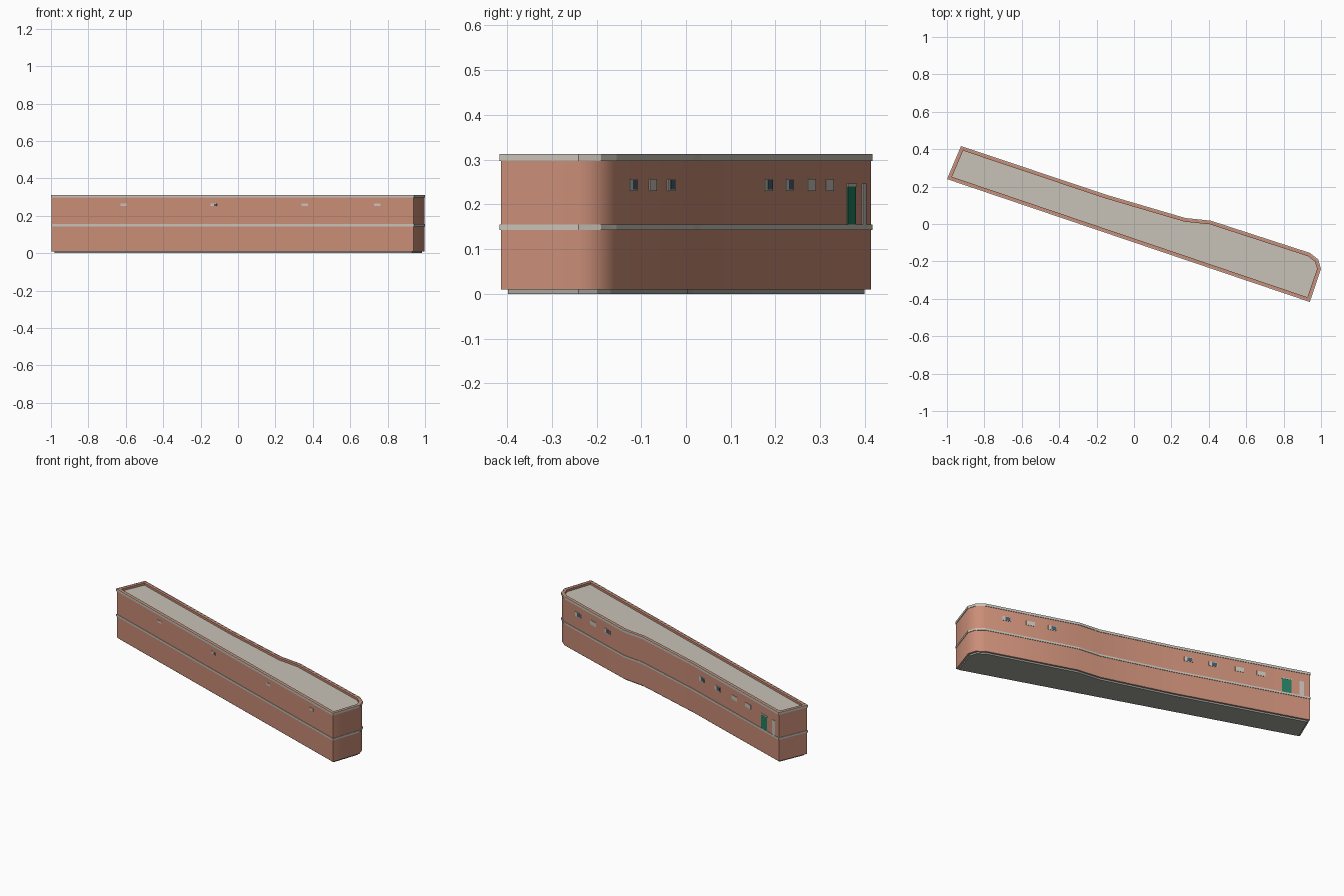
import bpy, bmesh, math
from mathutils import Vector

if "Cube" in bpy.data.objects:
    bpy.data.objects.remove(bpy.data.objects["Cube"])


def material(name, r, g, b):
    lin = [(c / 255) ** 2.2 for c in (r, g, b)]
    m = bpy.data.materials.new(name)
    m.diffuse_color = (*lin, 1)
    m.use_nodes = True
    m.node_tree.nodes["Principled BSDF"].inputs["Base Color"].default_value = m.diffuse_color
    return m


BRICK = material("salmon wall", 200, 140, 118)
STONE = material("warm grey stone", 198, 193, 182)
BASE = material("plinth grey", 165, 163, 155)
GLASS = material("slate blue glass", 72, 92, 110)
GREEN = material("door green", 42, 125, 95)

# Footprint of the cornice, counter-clockwise seen from above
PLAN = [Vector(p) for p in [
    (-1, 0.24), (0.94, -0.417), (1, -0.24), (0.985, -0.19), (0.942, -0.155),
    (0.41, 0.018), (0.275, 0.032), (-0.15, 0.157), (-0.925, 0.417)]]


def inset(d):
    """Footprint moved inwards by d with mitred corners."""
    out = []
    for i, p in enumerate(PLAN):
        a = (p - PLAN[i - 1]).normalized()
        b = (PLAN[(i + 1) % len(PLAN)] - p).normalized()
        na, nb = Vector((-a.y, a.x)), Vector((-b.y, b.x))
        out.append(p + (na + nb) * d / (1 + na.dot(nb)))
    return out


def finish(name, bm, mat, smooth=False):
    bmesh.ops.recalc_face_normals(bm, faces=bm.faces)
    me = bpy.data.meshes.new(name)
    bm.to_mesh(me)
    bm.free()
    me.materials.append(mat)
    ob = bpy.data.objects.new(name, me)
    bpy.context.collection.objects.link(ob)
    if smooth:
        bpy.ops.object.select_all(action='DESELECT')
        ob.select_set(True)
        bpy.context.view_layer.objects.active = ob
        bpy.ops.object.shade_smooth_by_angle(angle=math.radians(40))
    return ob


def slab(name, d, z0, z1, mat):
    """Solid floor plate following the footprint."""
    bm = bmesh.new()
    lo, hi = ([bm.verts.new((p.x, p.y, z)) for p in inset(d)] for z in (z0, z1))
    bm.faces.new(lo)
    bm.faces.new(hi)
    for i in range(len(lo)):
        bm.faces.new((lo[i - 1], lo[i], hi[i], hi[i - 1]))
    return finish(name, bm, mat)


def ring(name, d_out, d_in, z0, z1, mat, smooth=False):
    """Hollow band following the footprint."""
    bm = bmesh.new()
    loops = [[bm.verts.new((p.x, p.y, z)) for p in inset(d)]
             for d, z in ((d_out, z0), (d_out, z1), (d_in, z1), (d_in, z0))]
    for k in range(4):
        a, b = loops[k - 1], loops[k]
        for i in range(len(a)):
            bm.faces.new((a[i - 1], a[i], b[i], b[i - 1]))
    return finish(name, bm, mat, smooth)


def plate(name, edge, x, width, z0, z1, mat, out=0.002):
    """Thin plate on the wall that starts at footprint corner `edge`."""
    pts = inset(0.003)
    a, b = pts[edge], pts[(edge + 1) % len(pts)]
    t = (b - a).normalized()
    n = Vector((t.y, -t.x))
    c = a + (b - a) * (x - a.x) / (b.x - a.x)
    bm = bmesh.new()
    bmesh.ops.create_cube(bm, size=1)
    for v in bm.verts:
        p = c + t * v.co.x * width + n * (out if v.co.y > 0 else -0.002)
        v.co = (p.x, p.y, z1 if v.co.z > 0 else z0)
    return finish(name, bm, mat)


# Building body
slab("plinth", 0.015, 0, 0.011, BASE)
slab("wall_underside", 0.004, 0.0095, 0.012, BASE)
ring("walls", 0.003, 0.02, 0.01, 0.311, BRICK, smooth=True)
slab("roof_deck", 0.019, 0.285, 0.298, STONE)
ring("floor_band", 0.0, 0.006, 0.143, 0.155, STONE)
ring("cornice", 0.0, 0.0045, 0.297, 0.312, STONE)

# Back windows: (wall, x, has open glass)
BACK = [(4, 0.82, True), (4, 0.685, False), (4, 0.56, True),
        (7, -0.24, True), (7, -0.378, True), (7, -0.527, False), (7, -0.648, False)]
for i, (edge, x, glazed) in enumerate(BACK):
    plate(f"back_window_{i}", edge, x, 0.052, 0.23, 0.257, STONE)
    if glazed:
        plate(f"back_glass_{i}", edge, x - 0.007, 0.03, 0.233, 0.254, GLASS, 0.003)

# Back door with lintel and side panel
plate("door", 7, -0.792, 0.056, 0.155, 0.24, GREEN)
plate("door_lintel", 7, -0.792, 0.06, 0.24, 0.246, STONE, 0.003)
plate("side_panel", 7, -0.877, 0.026, 0.155, 0.246, STONE)

# Small front windows
for i, x in enumerate((-0.612, -0.13, 0.358, 0.745)):
    plate(f"front_window_{i}", 0, x, 0.035, 0.251, 0.266, STONE)
plate("front_glass", 0, -0.121, 0.014, 0.253, 0.264, GLASS, 0.003)
